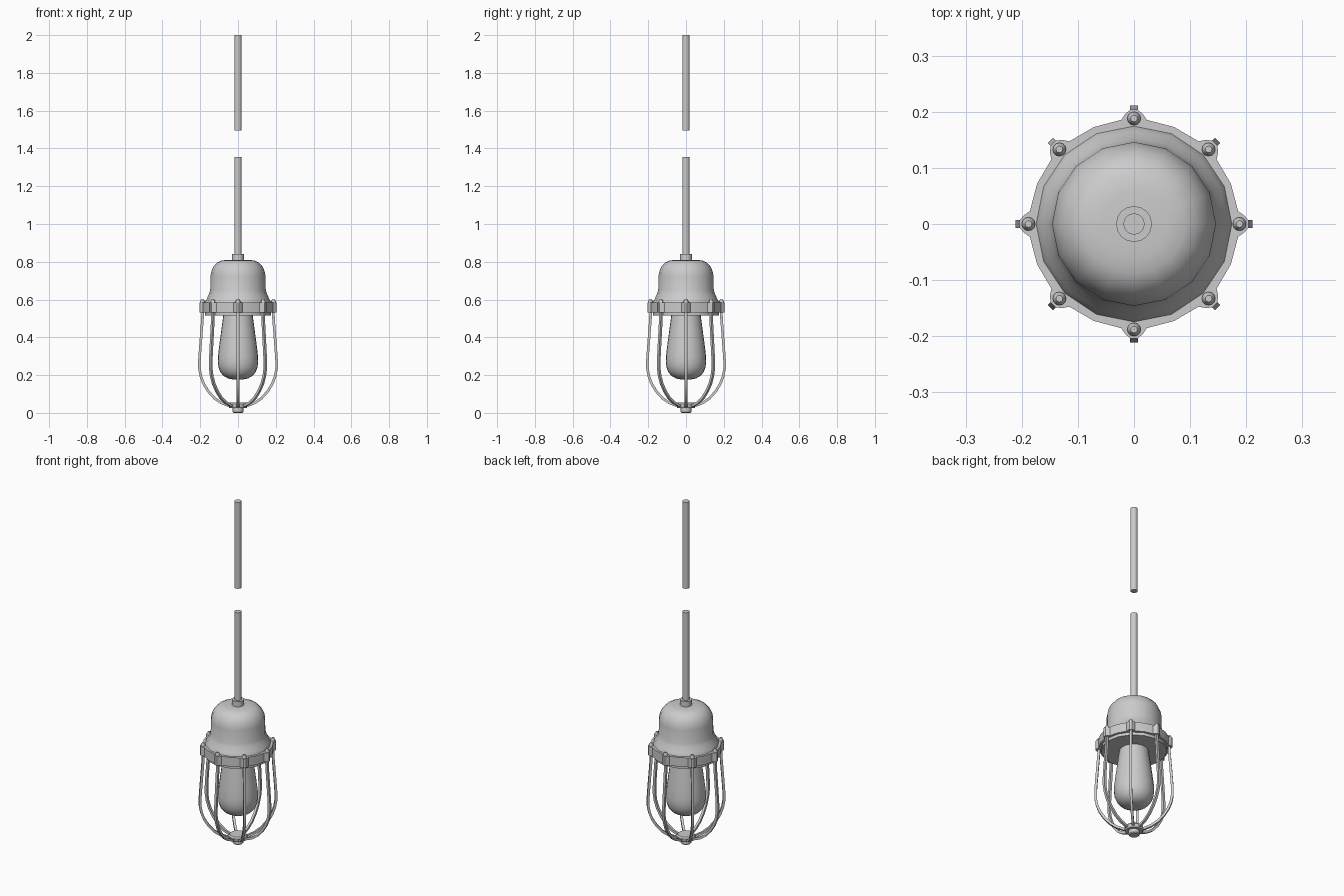
import bpy, bmesh
from math import sin, cos, pi, radians
from mathutils import Vector

if "Cube" in bpy.data.objects:
    bpy.data.objects.remove(bpy.data.objects["Cube"])


def finish(name, bm, angle=35):
    bmesh.ops.remove_doubles(bm, verts=bm.verts, dist=1e-5)
    bmesh.ops.recalc_face_normals(bm, faces=bm.faces)
    me = bpy.data.meshes.new(name)
    bm.to_mesh(me)
    bm.free()
    ob = bpy.data.objects.new(name, me)
    bpy.context.collection.objects.link(ob)
    bpy.ops.object.select_all(action='DESELECT')
    ob.select_set(True)
    bpy.context.view_layer.objects.active = ob
    if angle:
        bpy.ops.object.shade_smooth_by_angle(angle=radians(angle))
    return ob


def skin(bm, rings):
    rings = [[bm.verts.new(p) for p in r] for r in rings]
    n = len(rings[0])
    for a, b in zip(rings, rings[1:]):
        for i in range(n):
            j = (i + 1) % n
            bm.faces.new((a[i], a[j], b[j], b[i]))
    bm.faces.new(rings[0][::-1])
    bm.faces.new(rings[-1])


def lathe_into(bm, profile, n=16, cx=0, cy=0):
    skin(bm, [[(cx + r * cos(2 * pi * i / n), cy + r * sin(2 * pi * i / n), z)
               for i in range(n)] for r, z in profile])


def lathe(name, profile, n=16, angle=35):
    bm = bmesh.new()
    lathe_into(bm, profile, n)
    return finish(name, bm, angle)


# Hanging cord in two lengths, with its collar
lathe("upper_cord", [(.019, 1.495), (.019, 2)])
lathe("lower_cord", [(.019, .83), (.019, 1.355)])
lathe("cord_collar", [(.032, .80), (.032, .842)])

# Domed housing flaring to the flange
lathe("housing", [(.176, .57), (.174, .588), (.166, .602), (.154, .63), (.147, .648),
                  (.146, .725), (.141, .75), (.13, .775), (.112, .795),
                  (.09, .806), (.06, .81), (.02, .811)])

# Flange outline with eight lugs
lug = [(-22.5, .187), (-7, .187), (-4.5, .197), (-1.8, .204),
       (1.8, .204), (4.5, .197), (7, .187)]
outline = [(radians(45 * k + a), r) for k in range(8) for a, r in lug]
bm = bmesh.new()
skin(bm, [[(r * cos(a), r * sin(a), z) for a, r in outline] for z in (.532, .585)])
finish("flange", bm, 25)
lathe("base_plate", [(.175, .515), (.175, .54)])

# Screws on the lugs
bm = bmesh.new()
for k in range(8):
    a = k * pi / 4
    lathe_into(bm, [(.012, .57), (.012, .592), (.006, .602)], 12,
               .188 * cos(a), .188 * sin(a))
finish("lug_screws", bm)

# Bulb
lathe("bulb", [(.03, .178), (.052, .182), (.076, .195), (.093, .215), (.103, .24),
               (.107, .27), (.106, .30), (.099, .36), (.088, .44), (.076, .53)], 24, 50)

# Cage wires: square section swept along a path in the radial plane
path = [(.187, .55), (.188, .50), (.194, .42), (.200, .34), (.204, .28), (.204, .235),
        (.197, .195), (.182, .155), (.158, .115), (.125, .078), (.09, .054),
        (.055, .040), (.025, .036)]
h = .0068
bm = bmesh.new()
for k in range(8):
    a = k * pi / 4
    u, s = Vector((cos(a), sin(a), 0)), Vector((-sin(a), cos(a), 0))
    pts = [u * r + Vector((0, 0, z)) for r, z in path]
    rings = []
    for i, p in enumerate(pts):
        t = (pts[min(i + 1, len(pts) - 1)] - pts[max(i - 1, 0)]).normalized()
        m = s.cross(t)
        rings.append([p + s * h * x + m * h * y
                      for x, y in ((-1, -1), (1, -1), (1, 1), (-1, 1))])
    skin(bm, rings)
finish("cage_wires", bm)

# Bottom hub joining the wires
lathe("hub_disc", [(.046, .026), (.050, .032), (.050, .046), (.044, .054)])
lathe("hub_nut", [(.024, 0), (.029, .005), (.029, .03)])
